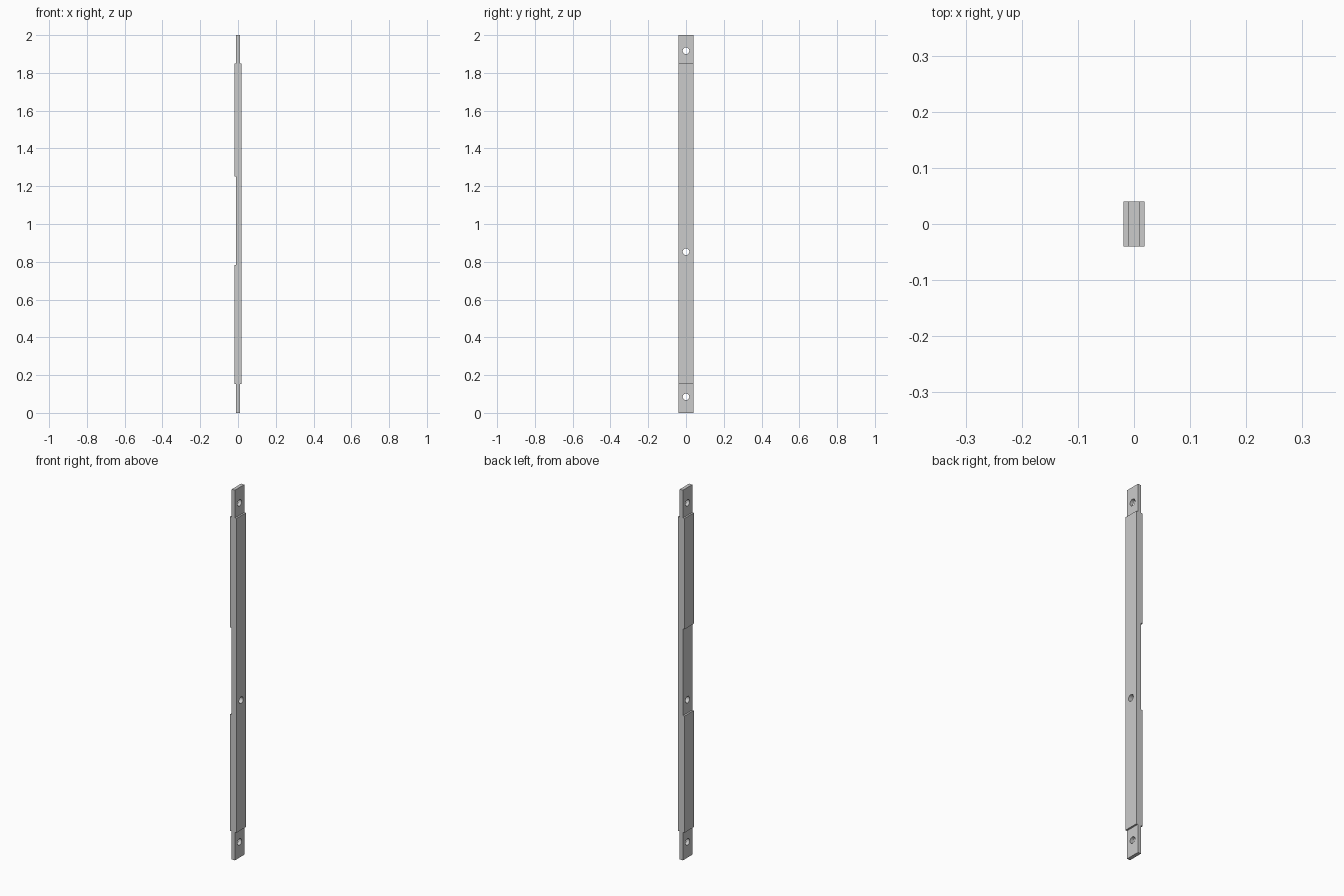
import bpy, bmesh, math

if "Cube" in bpy.data.objects:
    bpy.data.objects.remove(bpy.data.objects["Cube"])

HALF_X, TENON_X, HALF_Y = 0.019, 0.0095, 0.04
Z_LOW, Z_HIGH = 0.152, 1.85          # tenon shoulders
NOTCH_LOW, NOTCH_HIGH = 0.782, 1.251  # lap notch on the -x face
HOLES = (0.085, 0.853, 1.917)
HOLE_R = 0.0175

# Bar: stepped side profile in x/z, extruded across y
profile = [
    (-TENON_X, 0), (TENON_X, 0), (TENON_X, Z_LOW), (HALF_X, Z_LOW),
    (HALF_X, Z_HIGH), (TENON_X, Z_HIGH), (TENON_X, 2), (-TENON_X, 2),
    (-TENON_X, Z_HIGH), (-HALF_X, Z_HIGH), (-HALF_X, NOTCH_HIGH),
    (-TENON_X, NOTCH_HIGH), (-TENON_X, NOTCH_LOW), (-HALF_X, NOTCH_LOW),
    (-HALF_X, Z_LOW), (-TENON_X, Z_LOW),
]
bm = bmesh.new()
face = bm.faces.new([bm.verts.new((x, -HALF_Y, z)) for x, z in profile])
ext = bmesh.ops.extrude_face_region(bm, geom=[face])
new_verts = [g for g in ext["geom"] if isinstance(g, bmesh.types.BMVert)]
bmesh.ops.translate(bm, verts=new_verts, vec=(0, 2 * HALF_Y, 0))
bmesh.ops.recalc_face_normals(bm, faces=bm.faces)
mesh = bpy.data.meshes.new("notched_bar")
bm.to_mesh(mesh)
bm.free()
bar = bpy.data.objects.new("notched_bar", mesh)
bpy.context.collection.objects.link(bar)

# Bolt holes through the thickness
for i, z in enumerate(HOLES):
    bpy.ops.mesh.primitive_cylinder_add(vertices=32, radius=HOLE_R, depth=0.1,
                                        location=(0, 0, z),
                                        rotation=(0, math.pi / 2, 0))
    cutter = bpy.context.object
    cutter.name = f"hole_cutter_{i + 1}"
    bpy.context.view_layer.objects.active = bar
    mod = bar.modifiers.new("bolt_hole", 'BOOLEAN')
    mod.operation, mod.solver, mod.object = 'DIFFERENCE', 'EXACT', cutter
    bpy.ops.object.modifier_apply(modifier=mod.name)
    bpy.data.objects.remove(cutter, do_unlink=True)

# Smooth hole walls, crisp bar edges
bpy.ops.object.select_all(action='DESELECT')
bar.select_set(True)
bpy.context.view_layer.objects.active = bar
bpy.ops.object.shade_smooth_by_angle(angle=math.radians(30))
